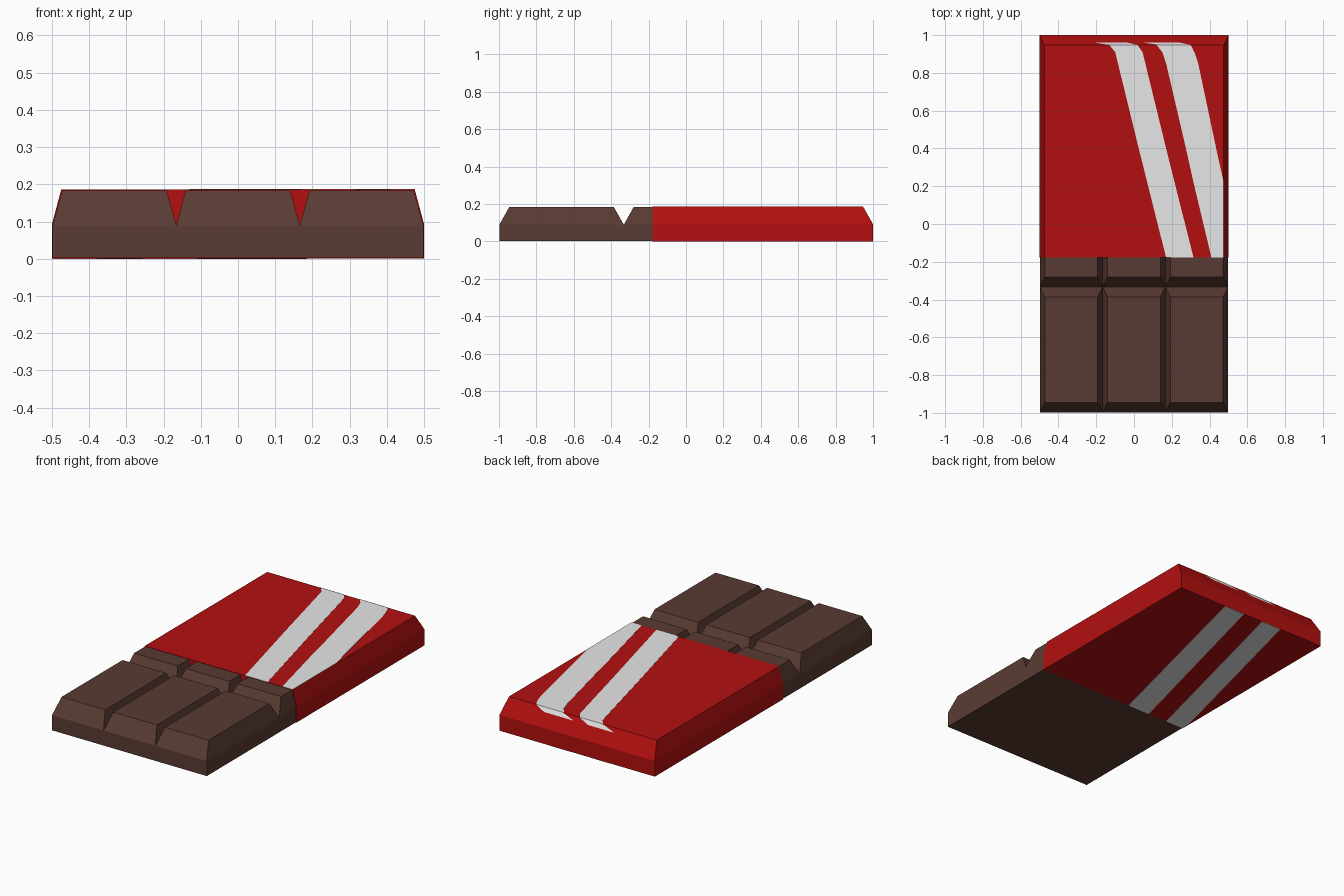
import bpy, bmesh

if "Cube" in bpy.data.objects:
    bpy.data.objects.remove(bpy.data.objects["Cube"])


def material(name, color):
    m = bpy.data.materials.new(name)
    m.diffuse_color = (*color, 1)
    m.use_nodes = True
    m.node_tree.nodes["Principled BSDF"].inputs["Base Color"].default_value = m.diffuse_color
    return m


chocolate = material("chocolate brown", (0.102, 0.044, 0.033))
red = material("wrapper red", (0.45, 0.005, 0.005))
silver = material("stripe light grey", (0.8, 0.8, 0.8))


def finish(name, bm, mat):
    bmesh.ops.remove_doubles(bm, verts=bm.verts, dist=0.00001)
    bmesh.ops.recalc_face_normals(bm, faces=bm.faces)
    me = bpy.data.meshes.new(name)
    bm.to_mesh(me)
    bm.free()
    me.materials.append(mat)
    ob = bpy.data.objects.new(name, me)
    bpy.context.collection.objects.link(ob)
    return ob


def loft(bm, rings, bottom=True):
    """Stack of rectangles (x0, x1, y0, y1, z) joined by side walls."""
    loops = [[bm.verts.new((x, y, z)) for x, y in
              ((x0, y0), (x1, y0), (x1, y1), (x0, y1))]
             for x0, x1, y0, y1, z in rings]
    for a, b in zip(loops, loops[1:]):
        for i in range(4):
            j = (i + 1) % 4
            bm.faces.new((a[i], a[j], b[j], b[i]))
    bm.faces.new(loops[-1])
    if bottom:
        bm.faces.new(loops[0][::-1])


# Chocolate bar: slab with a 3 x 3 grid of tapered blocks
HX, HY, MID, TOP = 0.498, 0.998, 0.09, 0.184
bm = bmesh.new()
loft(bm, [(-HX, HX, -HY, HY, 0.003), (-HX, HX, -HY, HY, MID)])
w, d = 2 * HX / 3, 2 * HY / 3
for i in range(3):
    for j in range(3):
        x, y = -HX + i * w, -HY + j * d
        loft(bm, [(x, x + w, y, y + d, MID),
                  (x + 0.026, x + w - 0.026, y + 0.053, y + d - 0.053, TOP)], False)
finish("chocolate_bar", bm, chocolate)

# Wrapper sleeve: bevelled along the sides and back, cut straight at the front
FRONT, WTOP = -0.178, 0.186
bm = bmesh.new()
loft(bm, [(-0.5, 0.5, FRONT, 1, 0.001),
          (-0.5, 0.5, FRONT, 1, 0.092),
          (-0.475, 0.475, FRONT, 0.947, WTOP)])
finish("wrapper", bm, red)


def stripe(name, rows, z, thick):
    """Thin plate from rows of (y, left x, right x)."""
    bm = bmesh.new()
    pairs = [(bm.verts.new((a, y, z)), bm.verts.new((b, y, z))) for y, a, b in rows]
    for p, q in zip(pairs, pairs[1:]):
        bm.faces.new((p[0], p[1], q[1], q[0]))
    r = bmesh.ops.extrude_face_region(bm, geom=bm.faces[:])
    bmesh.ops.translate(bm, vec=(0, 0, thick), verts=[
        v for v in r["geom"] if isinstance(v, bmesh.types.BMVert)])
    finish(name, bm, silver)


# Painted stripes on the top
stripe("top_stripe_inner", [(FRONT, 0.17, 0.315), (0.4, 0.025, 0.17), (0.85, -0.085, 0.06),
                            (0.91, -0.10, 0.045), (0.947, -0.13, 0.02)], WTOP - 0.001, 0.002)
stripe("top_stripe_outer", [(FRONT, 0.41, 0.475), (0.22, 0.315, 0.475), (0.4, 0.275, 0.435),
                            (0.85, 0.17, 0.34), (0.91, 0.15, 0.32),
                            (0.947, 0.12, 0.30)], WTOP - 0.001, 0.002)

# Painted stripes on the underside
stripe("bottom_stripe_inner", [(FRONT, -0.255, -0.11), (1, 0.05, 0.185)], 0, 0.002)
stripe("bottom_stripe_outer", [(FRONT, -0.5, -0.38), (-0.1, -0.49, -0.36),
                               (1, -0.21, -0.08)], 0, 0.002)

# Stripe ends that fold over the back bevel
bm = bmesh.new()
for a, b in ((-0.21, 0.02), (0.05, 0.30)):
    pts = [(a + 0.08, 0.947), (b, 0.947), (b - 0.06, 0.96), (a, 0.96)]
    slope = (WTOP - 0.092) / 0.053
    bm.faces.new([bm.verts.new((x, y + 0.001, WTOP + 0.001 - (y - 0.947) * slope))
                  for x, y in pts][::-1])
finish("stripe_ends", bm, silver)
